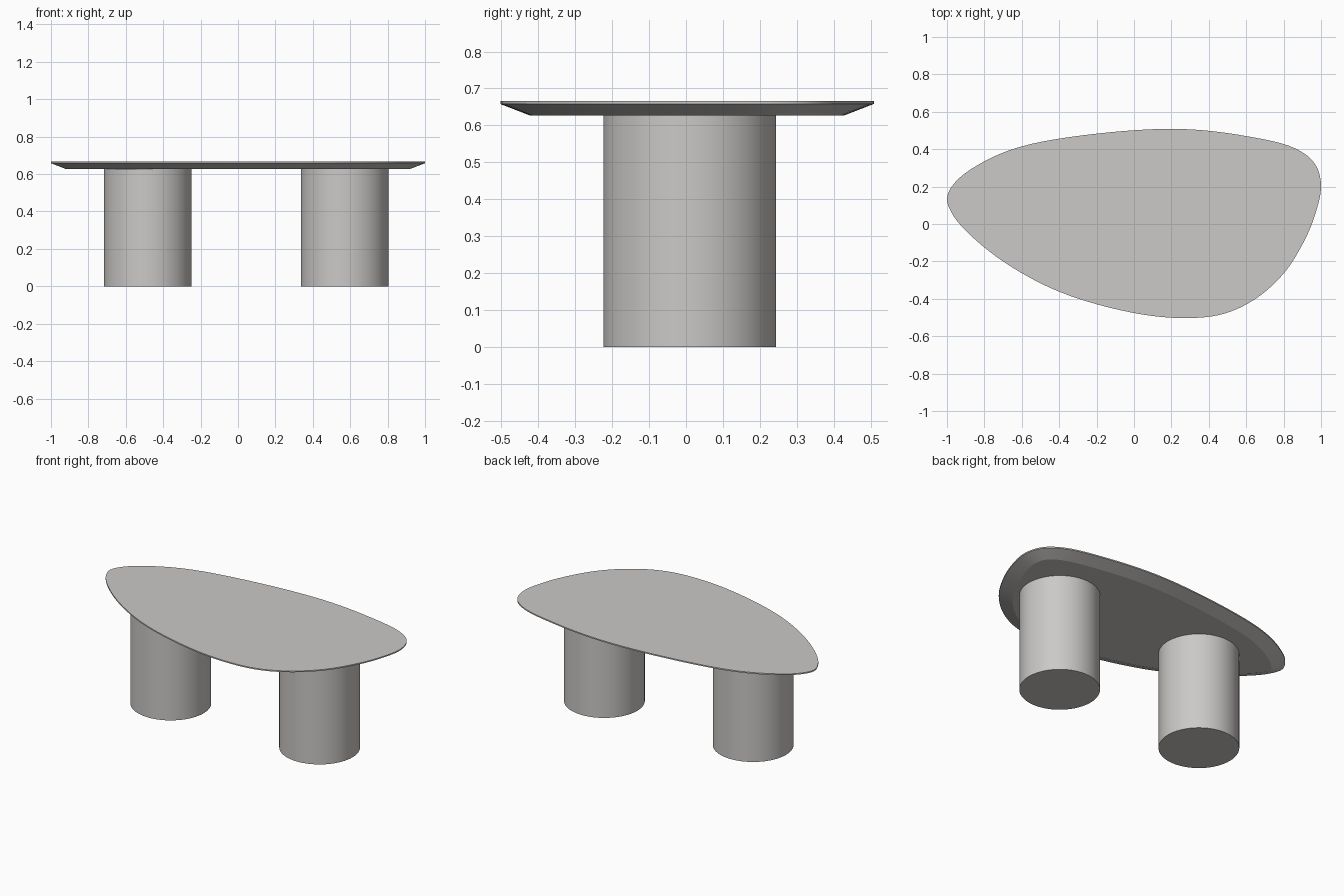
import bpy, bmesh, math
from mathutils import Vector

if "Cube" in bpy.data.objects:
    bpy.data.objects.remove(bpy.data.objects["Cube"])

stone = bpy.data.materials.new("warm_light_grey")
stone.diffuse_color = (0.60, 0.585, 0.57, 1)
stone.use_nodes = True
stone.node_tree.nodes["Principled BSDF"].inputs["Base Color"].default_value = stone.diffuse_color

# Outline of the asymmetric top, counter-clockwise
CTRL = [(-1.0, 0.14), (-0.975, 0.06), (-0.9, -0.035), (-0.7, -0.2), (-0.4, -0.362),
        (0.0, -0.476), (0.28, -0.503), (0.48, -0.48), (0.65, -0.40), (0.8, -0.265),
        (0.9, -0.11), (0.965, 0.04), (1.0, 0.21), (0.965, 0.325), (0.86, 0.405),
        (0.6, 0.47), (0.25, 0.508), (-0.2, 0.483), (-0.6, 0.415), (-0.8, 0.335),
        (-0.95, 0.23)]


def closed_spline(pts, steps):
    """Centripetal Catmull-Rom curve through a closed loop of points."""
    pts = [Vector(p) for p in pts]
    out, n = [], len(pts)
    for i in range(n):
        p = [pts[(i + k) % n] for k in (-1, 0, 1, 2)]
        t = [0.0]
        for a, b in zip(p, p[1:]):
            t.append(t[-1] + (b - a).length ** 0.5)
        for s in range(steps):
            u = t[1] + (t[2] - t[1]) * s / steps
            q = list(p)
            for lvl in (1, 2, 3):
                q = [q[j].lerp(q[j + 1], (u - lo) / (hi - lo))
                     for j, (lo, hi) in enumerate(
                         [(t[j], t[j + lvl]) for j in range(4 - lvl)]
                         if lvl != 2 else [(t[0], t[2]), (t[1], t[3])])] \
                    if lvl < 3 else [q[0].lerp(q[1], (u - t[1]) / (t[2] - t[1]))]
        # final point of the pyramid
            out.append(q[0])
    return out


def inset(pts, d):
    out, n = [], len(pts)
    for i, p in enumerate(pts):
        tan = (pts[(i + 2) % n] - pts[i - 2]).normalized()
        out.append(p + Vector((-tan.y, tan.x)) * d)
    return out


def loft(name, rings):
    """Capped solid through (outline, height) rings."""
    bm = bmesh.new()
    loops = [[bm.verts.new((p[0], p[1], z)) for p in pts] for pts, z in rings]
    for a, b in zip(loops, loops[1:]):
        for i in range(len(a)):
            j = (i + 1) % len(a)
            bm.faces.new((a[i], a[j], b[j], b[i]))
    bm.faces.new(loops[0][::-1])
    bm.faces.new(loops[-1])
    bmesh.ops.recalc_face_normals(bm, faces=bm.faces)
    me = bpy.data.meshes.new(name)
    bm.to_mesh(me)
    bm.free()
    ob = bpy.data.objects.new(name, me)
    bpy.context.collection.objects.link(ob)
    me.materials.append(stone)
    bpy.ops.object.select_all(action='DESELECT')
    ob.select_set(True)
    bpy.context.view_layer.objects.active = ob
    bpy.ops.object.shade_smooth_by_angle(angle=math.radians(20))
    return ob


# Table top: thin rim with a wide underside chamfer
edge = closed_spline(CTRL, 6)
loft("table_top", [(inset(edge, 0.08), 0.627), (edge, 0.658), (edge, 0.666)])

# Two drum legs
for name, x in (("left_leg", -0.482), ("right_leg", 0.57)):
    circle = [(x + 0.234 * math.cos(2 * math.pi * i / 64),
               0.01 + 0.234 * math.sin(2 * math.pi * i / 64)) for i in range(64)]
    loft(name, [(circle, 0.0), (circle, 0.627)])
